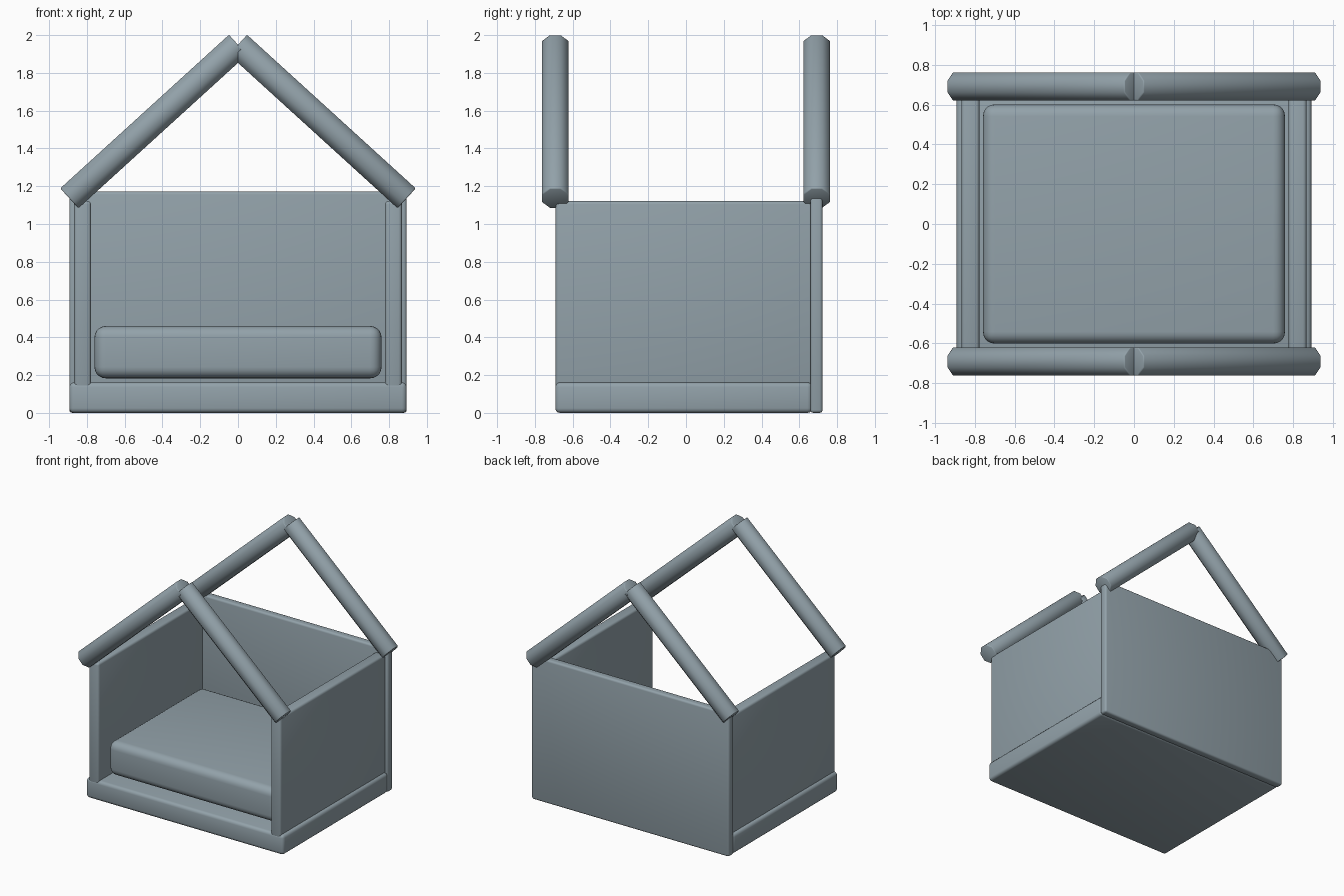
import bpy
from math import atan2, pi
from mathutils import Matrix, Vector

if "Cube" in bpy.data.objects:
    bpy.data.objects.remove(bpy.data.objects["Cube"])

slate = bpy.data.materials.new("slate_grey")
slate.diffuse_color = (0.29, 0.36, 0.40, 1)
slate.use_nodes = True
slate.node_tree.nodes["Principled BSDF"].inputs["Base Color"].default_value = slate.diffuse_color


def finish(obj, name, bevel, segments, limit=0.5):
    obj.name = name
    mod = obj.modifiers.new("rounded_edges", 'BEVEL')
    mod.width = bevel
    mod.segments = segments
    mod.limit_method = 'ANGLE'
    mod.angle_limit = limit
    bpy.ops.object.modifier_apply(modifier=mod.name)
    bpy.ops.object.shade_smooth_by_angle(angle=1.0)
    obj.data.materials.append(slate)
    return obj


def box(name, lo, hi, bevel, segments=3):
    lo, hi = Vector(lo), Vector(hi)
    bpy.ops.mesh.primitive_cube_add(size=1, location=(lo + hi) / 2)
    obj = bpy.context.object
    obj.scale = hi - lo
    bpy.ops.object.transform_apply(location=False, rotation=False, scale=True)
    return finish(obj, name, bevel, segments)


def beam(name, a, b, radius):
    a, b = Vector(a), Vector(b)
    d = b - a
    bpy.ops.mesh.primitive_cylinder_add(vertices=8, radius=radius, depth=d.length,
                                        location=(a + b) / 2,
                                        rotation=(0, atan2(d.x, d.z), 0))
    obj = bpy.context.object
    # turn the octagon so flats face up and sideways
    obj.data.transform(Matrix.Rotation(pi / 8, 4, 'Z'))
    return finish(obj, name, 0.006, 2, limit=1.2)


# Floor slab and back wall
box("base", (-0.893, -0.692, 0), (0.893, 0.668, 0.162), 0.025)
box("back_panel", (-0.893, 0.658, 0), (0.893, 0.723, 1.172), 0.016)

# Soft cushion hovering just above the base
box("cushion", (-0.76, -0.602, 0.183), (0.76, 0.602, 0.46), 0.06, 5)

# Side walls and the two gable frames
for side, s in (("left", -1), ("right", 1)):
    x0, x1 = sorted((s * 0.778, s * 0.868))
    box(side + "_panel", (x0, -0.69, 0.08), (x1, 0.67, 1.122), 0.018)
    for end, y in (("front", -0.692), ("back", 0.692)):
        beam(f"{end}_{side}_roof_beam", (s * 0.893, y, 1.136), (0, y, 1.949), 0.077)
